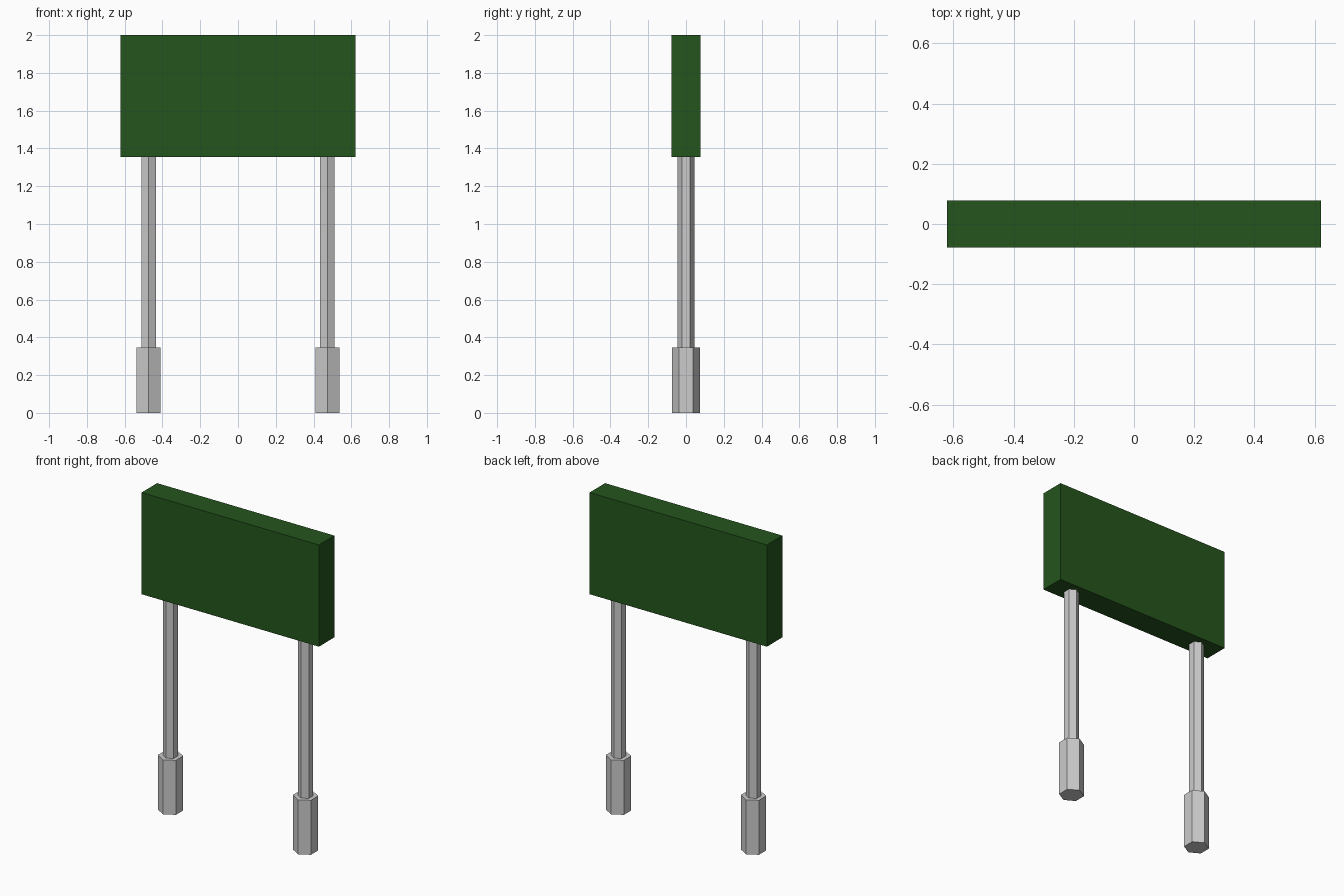
import bpy

if "Cube" in bpy.data.objects:
    bpy.data.objects.remove(bpy.data.objects["Cube"])

POST_X = 0.473


def hex_prism(name, x, radius, z0, z1):
    # six-sided prism with corners pointing along y
    bpy.ops.mesh.primitive_cylinder_add(vertices=6, radius=radius, depth=z1 - z0,
                                        location=(x, 0, (z0 + z1) / 2))
    bpy.context.object.name = name


# Sign panel
bpy.ops.mesh.primitive_cube_add(size=1, location=(0, 0, 1.678))
panel = bpy.context.object
panel.name = "sign_panel"
panel.scale = (1.242, 0.155, 0.644)
bpy.ops.object.transform_apply(location=False, rotation=False, scale=True)
green = bpy.data.materials.new("panel_green")
green.diffuse_color = (0.018, 0.09, 0.012, 1)
green.use_nodes = True
green.node_tree.nodes["Principled BSDF"].inputs["Base Color"].default_value = green.diffuse_color
panel.data.materials.append(green)

# Two posts, each rising from a thicker footing
for side, x in (("left", -POST_X), ("right", POST_X)):
    hex_prism(f"{side}_footing", x, 0.073, 0, 0.345)
    hex_prism(f"{side}_post", x, 0.044, 0.345, 1.356)
